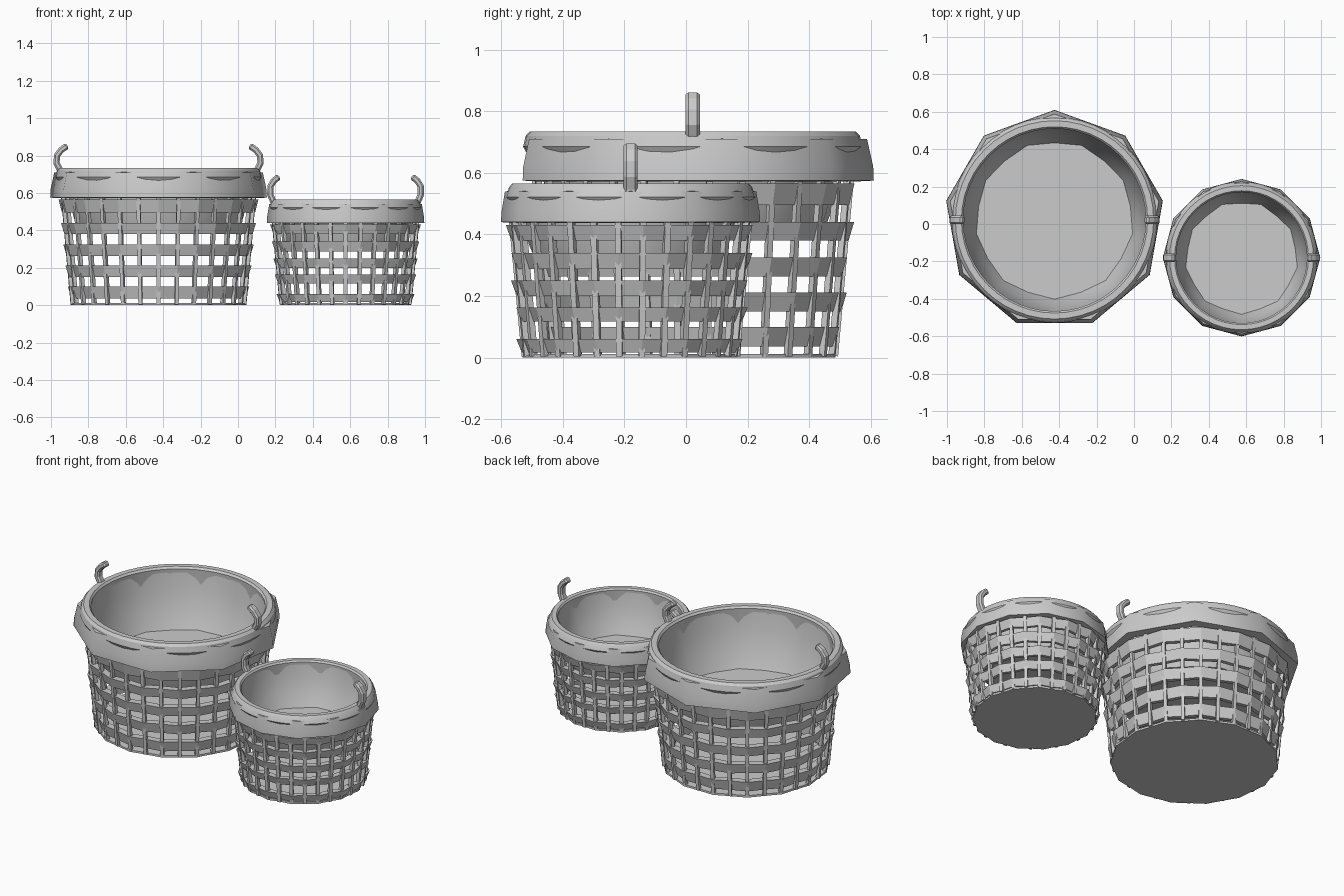
import bpy, bmesh
from math import sin, cos, pi, radians

if "Cube" in bpy.data.objects:
    bpy.data.objects.remove(bpy.data.objects["Cube"])


def finish(name, bm, angle=None):
    bmesh.ops.recalc_face_normals(bm, faces=bm.faces)
    me = bpy.data.meshes.new(name)
    bm.to_mesh(me)
    bm.free()
    ob = bpy.data.objects.new(name, me)
    bpy.context.collection.objects.link(ob)
    if angle:
        bpy.ops.object.select_all(action='DESELECT')
        ob.select_set(True)
        bpy.context.view_layer.objects.active = ob
        bpy.ops.object.shade_smooth_by_angle(angle=radians(angle))
    return ob


def revolve(bm, profile, n, c, closed=True, amp=0.0, odd=0, cap=False):
    """Spin an (r, z) profile about c; amp zigzags the radius in and out."""
    rings = []
    for i in range(n):
        a = pi / 2 + 2 * pi * i / n
        w = amp * (1 if (i + odd) % 2 else -1)
        rings.append([bm.verts.new((c[0] + (r + w) * cos(a), c[1] + (r + w) * sin(a), z))
                      for r, z in profile])
    m = len(profile)
    for i in range(n):
        p, q = rings[i], rings[(i + 1) % n]
        for j in range(m if closed else m - 1):
            k = (j + 1) % m
            bm.faces.new((p[j], q[j], q[k], p[k]))
    if cap:
        bm.faces.new([r[-1] for r in rings])


def sweep(bm, path, c, ang, hr, ht):
    """Square rod along an (r, z) path in the radial plane at angle ang."""
    prev = None
    for i, (r, z) in enumerate(path):
        a, b = path[max(i - 1, 0)], path[min(i + 1, len(path) - 1)]
        dr, dz = b[0] - a[0], b[1] - a[1]
        l = (dr * dr + dz * dz) ** .5
        nr, nz = dz / l, -dr / l
        ring = []
        for s, t in ((-1, -1), (1, -1), (1, 1), (-1, 1)):
            rr, zz, tt = r + nr * s * hr, z + nz * s * hr, t * ht
            ring.append(bm.verts.new((c[0] + rr * cos(ang) - tt * sin(ang),
                                      c[1] + rr * sin(ang) + tt * cos(ang), zz)))
        if prev:
            for j in range(4):
                k = (j + 1) % 4
                bm.faces.new((prev[j], prev[k], ring[k], ring[j]))
        else:
            bm.faces.new(ring)
        prev = ring
    bm.faces.new(prev)


def basket(tag, c, sides, band, hoop, liner, slats, slat_w, posts, base_r, handle):
    # bottom disc
    bm = bmesh.new()
    revolve(bm, [(base_r, 0.012), (base_r, 0.0)], 30, c, closed=False, amp=0.006, cap=True)
    bm.faces.new([v for v in bm.verts if v.co.z > 0.006])
    finish(tag + "_base", bm)
    # upright stakes
    bm = bmesh.new()
    for i in range(30):
        sweep(bm, posts, c, pi / 2 + 2 * pi * i / 30, 0.010, 0.010)
    finish(tag + "_stakes", bm)
    # woven horizontal strips, zigzagging round the stakes
    bm = bmesh.new()
    for i, (r, z0, z1) in enumerate(slats):
        revolve(bm, [(r - slat_w, z0), (r - 0.018, z0), (r, z1), (r - slat_w, z1)],
                30, c, amp=0.007, odd=i)
    finish(tag + "_woven_strips", bm)
    # faceted outer band
    bm = bmesh.new()
    revolve(bm, band, sides, c)
    finish(tag + "_outer_band", bm, 45)
    # round rim hoop
    bm = bmesh.new()
    revolve(bm, hoop, 48, c)
    finish(tag + "_rim", bm, 25)
    # inner liner with raised floor
    bm = bmesh.new()
    revolve(bm, liner, 18, c, closed=False, amp=0.006, cap=True)
    ob = finish(tag + "_liner", bm, 40)
    ob.data.flip_normals()
    # pair of handles
    bm = bmesh.new()
    for ang in (0, pi):
        sweep(bm, handle, c, ang, 0.017, 0.023)
    ob = finish(tag + "_handles", bm)
    bev = ob.modifiers.new("bevel", 'BEVEL')
    bev.width = 0.009
    bev.segments = 1
    bev.limit_method = 'ANGLE'
    bev.angle_limit = radians(50)


basket("large", (-0.425, 0.022), 9,
       band=[(0.53, 0.572), (0.588, 0.575), (0.586, 0.62), (0.566, 0.71), (0.52, 0.712)],
       hoop=[(0.488, 0.722), (0.498, 0.734), (0.53, 0.734), (0.543, 0.72),
             (0.551, 0.685), (0.53, 0.648), (0.495, 0.648)],
       liner=[(0.497, 0.70), (0.485, 0.60), (0.455, 0.47), (0.418, 0.38)],
       slats=[(0.480, 0.036, 0.10), (0.493, 0.15, 0.212), (0.505, 0.264, 0.325),
              (0.517, 0.38, 0.44), (0.530, 0.495, 0.565)],
       slat_w=0.042, posts=[(0.462, 0.005), (0.515, 0.60)], base_r=0.468,
       handle=[(0.52, 0.67), (0.525, 0.72), (0.545, 0.76), (0.543, 0.80),
               (0.52, 0.83), (0.487, 0.853)])

basket("small", (0.575, -0.18), 12,
       band=[(0.38, 0.437), (0.421, 0.44), (0.419, 0.475), (0.408, 0.54), (0.375, 0.542)],
       hoop=[(0.350, 0.555), (0.358, 0.565), (0.385, 0.565), (0.395, 0.553),
             (0.406, 0.522), (0.385, 0.49), (0.355, 0.49)],
       liner=[(0.357, 0.54), (0.348, 0.46), (0.325, 0.37), (0.297, 0.30)],
       slats=[(0.364, 0.016, 0.06), (0.373, 0.117, 0.163), (0.381, 0.20, 0.25),
              (0.389, 0.288, 0.34), (0.398, 0.38, 0.43)],
       slat_w=0.036, posts=[(0.344, 0.005), (0.387, 0.46)], base_r=0.345,
       handle=[(0.38, 0.51), (0.385, 0.55), (0.402, 0.59), (0.402, 0.635),
               (0.384, 0.665), (0.355, 0.688)])
